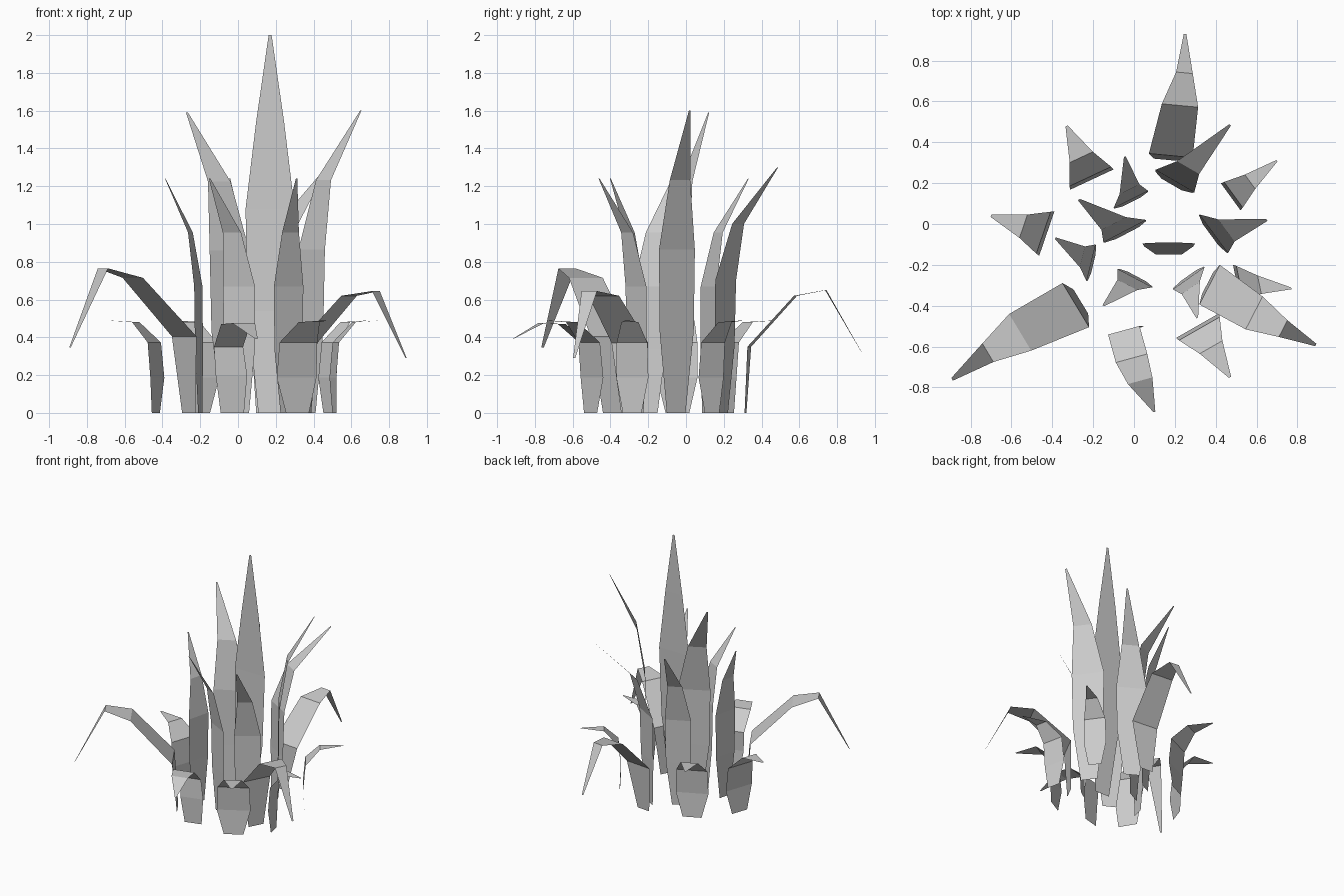
import bpy


def strip(name, rows, side):
    """Flat folded leaf: rows of (x, y, z, width factor), side = half-width vector."""
    verts, faces = [], []
    for x, y, z, w in rows:
        verts.append((x - side[0] * w, y - side[1] * w, z))
        verts.append((x + side[0] * w, y + side[1] * w, z))
    for i in range(len(rows) - 1):
        k = 2 * i
        faces.append((k, k + 1, k + 3, k + 2))
    mesh = bpy.data.meshes.new(name)
    mesh.from_pydata(verts, [], faces)
    mesh.update()
    ob = bpy.data.objects.new(name, mesh)
    bpy.context.collection.objects.link(ob)
    return ob


def leaf(name, base, tip, height, side, profile):
    """Leaf running from base to tip; profile = (reach, height, width) fractions."""
    rows = [(base[0] + (tip[0] - base[0]) * f, base[1] + (tip[1] - base[1]) * f,
             height * z, w) for f, z, w in profile]
    return strip(name, rows, side)


UPRIGHT = [(-.06, 0, .52), (-.02, .27, .95), (0, .54, 1), (.24, .77, .57), (1, 1, .05)]
BENT = [(0, 0, .58), (-.03, .38, 1), (.03, .76, .95), (.4, .98, .53), (1, 1, .05)]

# Tallest central leaf
strip("central_leaf", [(.17, -.15, 0, .48), (.17, -.11, .54, .92), (.17, -.095, 1.08, 1),
                       (.17, -.092, 1.54, .57), (.17, -.09, 2, .06)], (.13, 0))

# Upright leaves: base, tip, height, half-width vector
upright = [
    ((-.045, -.035), (-.27, .12), 1.59, (.105, .055)),
    ((.39, -.048), (.65, .02), 1.6, (.07, -.095)),
    ((-.015, .12), (-.045, .33), 1.24, (.085, .042)),
    ((-.21, -.19), (-.385, -.07), 1.24, (.022, .09)),
    ((.005, -.265), (-.15, -.40), 1.24, (.085, -.045)),
    ((.268, -.265), (.31, -.46), 1.24, (.078, .055)),
    ((.2, .21), (.47, .485), 1.3, (.095, -.055)),
]
for n, (b, t, h, s) in enumerate(upright):
    leaf(f"upright_leaf_{n + 1}", b, t, h, s, UPRIGHT)

# Short leaves bent flat at the top
bent = [
    ((-.435, -.045), (-.70, .04), .49, (.037, .108)),
    ((-.21, .225), (-.33, .48), .49, (.107, .05)),
    ((.48, .138), (.70, .31), .49, (.048, -.066)),
    ((.51, -.285), (.77, -.315), .49, (.018, -.085)),
    ((.315, -.505), (.47, -.75), .49, (.105, .06)),
]
for n, (b, t, h, s) in enumerate(bent):
    leaf(f"bent_leaf_{n + 1}", b, t, h, s, BENT)

# Drooping outer leaves
strip("drooping_leaf_left", [(-.26, -.38, 0, .55), (-.285, -.397, .405, 1),
                             (-.557, -.53, .715, .83), (-.715, -.63, .765, .42),
                             (-.89, -.76, .345, .06)], (.065, -.108))
strip("drooping_leaf_right", [(.36, -.29, 0, .55), (.37, -.297, .37, 1),
                              (.588, -.435, .62, .83), (.73, -.512, .645, .42),
                              (.89, -.592, .29, .06)], (.05, .097))
strip("drooping_leaf_back", [(.15, .315, 0, .5), (.18, .335, .35, 1),
                             (.225, .58, .62, .83), (.247, .74, .65, .38),
                             (.25, .93, .32, .06)], (.107, -.01))
strip("drooping_leaf_front", [(-.03, -.515, 0, .8), (-.035, -.525, .2, 1.08),
                              (-.05, -.52, .35, 1), (-.012, -.657, .47, 1),
                              (.03, -.767, .475, .78), (.1, -.92, .39, .06)], (.077, .021))
